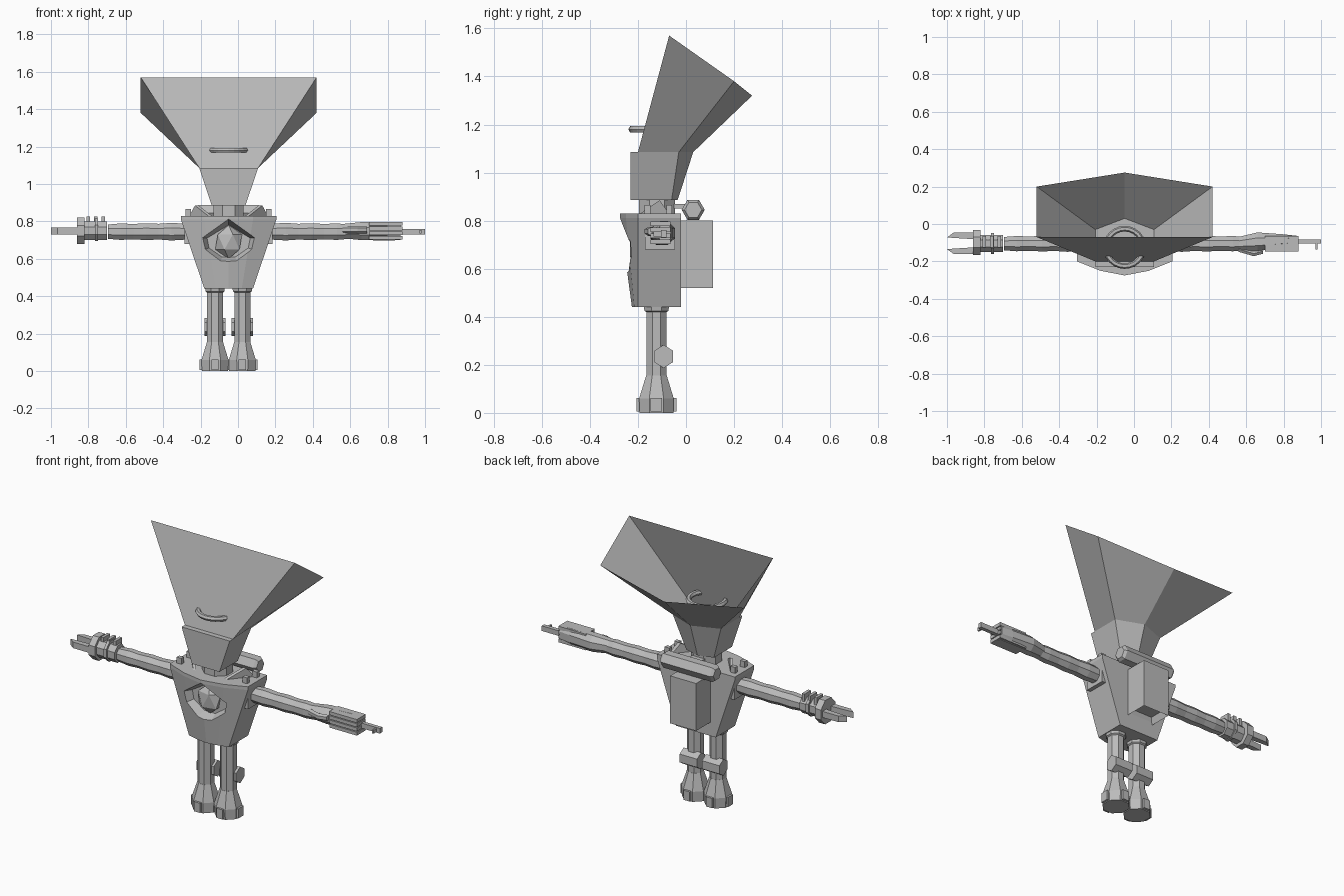
import bpy, bmesh, math
from mathutils import Vector

old = bpy.data.objects.get("Cube")
if old:
    bpy.data.objects.remove(old, do_unlink=True)

grey = bpy.data.materials.new("plain_grey")
grey.use_nodes = True
grey.diffuse_color = (0.5, 0.5, 0.5, 1)
grey.node_tree.nodes["Principled BSDF"].inputs["Base Color"].default_value = (0.5, 0.5, 0.5, 1)
CX = -0.05   # middle of the body
AY, AZ = -0.105, 0.745   # arm axis


def finish(name, bm):
    bmesh.ops.recalc_face_normals(bm, faces=bm.faces)
    mesh = bpy.data.meshes.new(name)
    bm.to_mesh(mesh)
    bm.free()
    mesh.materials.append(grey)
    ob = bpy.data.objects.new(name, mesh)
    bpy.context.collection.objects.link(ob)
    return ob


def loft(name, rings, caps=True):
    """Skin a list of equal-length point rings."""
    bm = bmesh.new()
    rows = [[bm.verts.new(p) for p in ring] for ring in rings]
    n = len(rows[0])
    for a, b in zip(rows, rows[1:]):
        for i in range(n):
            j = (i + 1) % n
            bm.faces.new((a[i], a[j], b[j], b[i]))
    if caps:
        bm.faces.new(rows[0])
        bm.faces.new(rows[-1])
    return finish(name, bm)


def box(name, x, y, z):
    """Box from its (low, high) range on each axis."""
    flat = [(x[0], y[0]), (x[1], y[0]), (x[1], y[1]), (x[0], y[1])]
    return loft(name, [[(px, py, h) for px, py in flat] for h in z])


def ring_x(x, y, z, ry, rz, n=8, turn=0.5):
    """Polygon ring around the x direction."""
    k = 1 / math.cos(math.pi / n) if turn else 1
    angles = [2 * math.pi * (i + turn) / n for i in range(n)]
    return [(x, y + ry * k * math.cos(a), z + rz * k * math.sin(a)) for a in angles]


def ring_z(x, y, z, rx, ry, n=8):
    k = 1 / math.cos(math.pi / n)
    angles = [2 * math.pi * (i + 0.5) / n for i in range(n)]
    return [(x + rx * k * math.cos(a), y + ry * k * math.sin(a), z) for a in angles]


def head_ring(half, front, side, back):
    """Five-sided ring; each of front, side and back is a (y, z) pair."""
    return [(CX - half, *front), (CX + half, *front), (CX + half, *side),
            (CX, *back), (CX - half, *side)]


def half_ring(points, z):
    """Closed ring from right-half (offset, y) points, mirrored on the body middle."""
    left = [(CX - x, y, z) for x, y in reversed(points) if x > 0]
    return [(CX + x, y, z) for x, y in points] + left


# Head: open funnel, chin block and mouth ring
loft("head_funnel", [head_ring(0.157, (-0.2, 1.085), (-0.03, 1.085), (0.03, 1.085)),
                     head_ring(0.47, (-0.07, 1.57), (0.20, 1.38), (0.275, 1.32))], caps=False)
loft("chin", [head_ring(0.09, (-0.23, 0.885), (-0.06, 0.885), (-0.035, 0.885)),
              head_ring(0.157, (-0.23, 1.085), (-0.03, 1.085), (0.03, 1.085))])
bpy.ops.mesh.primitive_torus_add(location=(CX, -0.125, 1.18), major_radius=0.1, minor_radius=0.015,
                                 major_segments=24, minor_segments=6)
bpy.context.object.name = "mouth_ring"
bpy.context.object.data.materials.append(grey)
loft("neck", [ring_z(CX, -0.12, z, 0.08, 0.075) for z in (0.82, 0.89)])

# Torso with a recessed chest
top = [(0, -0.275), (0.13, -0.25), (0.255, -0.2), (0.255, -0.02)]
bottom = [(0, -0.225), (0.07, -0.215), (0.13, -0.2), (0.13, -0.02)]
torso = loft("torso", [half_ring(bottom, 0.44), half_ring(top, 0.81), half_ring(top, 0.83)])
outline = [(0, 0.115), (0.165, 0.015), (0.15, -0.06), (0.05, -0.13)]
outline += [(-x, z) for x, z in reversed(outline) if x]
cutter = loft("chest_cutter", [[(CX + x * s, y, 0.7 + z * s) for x, z in outline]
                               for y, s in ((-0.32, 1.12), (-0.19, 0.7))])
cutter.hide_render = True
cut = torso.modifiers.new("recess", "BOOLEAN")
cut.object = cutter
cut.solver = "EXACT"
bpy.context.view_layer.objects.active = torso
bpy.ops.object.modifier_apply(modifier=cut.name)
bpy.data.objects.remove(cutter, do_unlink=True)
bm = bmesh.new()
bmesh.ops.create_icosphere(bm, subdivisions=1, radius=1)
for v in bm.verts:
    v.co = Vector((CX + v.co.x * 0.08, -0.19 + v.co.y * 0.05, 0.69 + v.co.z * 0.09))
finish("chest_core", bm)

# Back: pack with an open bottom, and a hexagonal roll held by a strut
bm = bmesh.new()
bmesh.ops.create_cube(bm, size=1)
for v in bm.verts:
    v.co = Vector((-0.06 + v.co.x * 0.17, 0.044 + v.co.y * 0.138, 0.66 + v.co.z * 0.28))
bm.normal_update()
base = [f for f in bm.faces if f.normal.z < -0.5]
bmesh.ops.inset_region(bm, faces=base, thickness=0.018)
bmesh.ops.translate(bm, verts=base[0].verts, vec=(0, 0, 0.04))
finish("backpack", bm)
loft("back_roll", [ring_x(x, 0.03, 0.845, r, r, 6, 0)
                   for x, r in ((-0.225, 0.036), (-0.21, 0.048), (0.11, 0.048), (0.125, 0.036))])
box("roll_strut", (CX - 0.04, CX + 0.04), (-0.05, 0.0), (0.85, 0.87))

for side, word in ((-1, "right"), (1, "left")):
    def sx(a, b):
        return sorted((CX + side * a, CX + side * b))

    # Collar fin and shoulder studs
    loft(word + "_collar_fin", [[(CX + side * x, y, z) for x, y, z in
                                 ((0.09 + d, -0.19, 0.83), (0.19 + d, -0.07, 0.83), (0.16 + d, -0.11, 0.885))]
                                for d in (0, 0.02)])
    for i, y in enumerate((-0.16, -0.07)):
        box(f"{word}_shoulder_stud_{i}", sx(0.2, 0.23), (y - 0.012, y + 0.012), (0.82, 0.865))
    box(word + "_shoulder_socket", sx(0.18, 0.235), (-0.17, -0.045), (0.68, 0.81))

    # Sleeve with soft folds
    folds = [0.046, 0.043, 0.047, 0.042, 0.045, 0.041, 0.044, 0.038]
    loft(word + "_arm", [ring_x(CX + side * (0.17 + 0.068 * i), AY, AZ, r * 0.93, r)
                         for i, r in enumerate(folds)])

    # Leg, knee roll and clawed foot
    lx, ly = CX + side * 0.073, -0.123
    loft(word + "_hip", [ring_z(lx, ly, 0.41, 0.03, 0.03), ring_z(lx, ly, 0.425, 0.05, 0.05),
                         ring_z(lx, ly, 0.46, 0.055, 0.055)])
    loft(word + "_leg", [ring_z(lx, ly, z, 0.043, 0.042) for z in (0.12, 0.43)])
    loft(word + "_foot", [ring_z(lx, ly, z, r, r) for z, r in
                          ((0.0, 0.07), (0.06, 0.072), (0.155, 0.043))])
    loft(word + "_knee_roll", [ring_x(lx + d, -0.093, 0.235, 0.038, 0.042, 6)
                               for d in (-0.057, 0.057)])
    for i in range(4):
        a = i * math.pi / 2
        tx, ty = lx + 0.068 * math.cos(a), ly + 0.07 * math.sin(a)
        w, d = (0.014, 0.024) if i % 2 == 0 else (0.02, 0.014)
        box(f"{word}_toe_{i}", (tx - w, tx + w), (ty - d, ty + d), (0.005, 0.062))

# Left hand: palm, fingers, thumb and pointer
loft("left_palm", [ring_x(x, y, AZ + 0.003, ry, rz) for x, y, ry, rz in
                   ((0.56, AY, 0.036, 0.038), (0.66, -0.095, 0.05, 0.048),
                    (0.8, -0.09, 0.035, 0.05), (0.87, -0.088, 0.025, 0.048))])
for i in range(4):
    z = 0.712 + 0.025 * i
    box(f"left_finger_{i}", (0.7, 0.88), (-0.148, -0.065), (z - 0.01, z + 0.01))
loft("left_thumb", [ring_x(x, y, 0.755, 0.014, 0.016, 6) for x, y in
                    ((0.56, -0.135), (0.64, -0.158), (0.69, -0.145))])
box("pointer", (0.86, 1.0), (-0.105, -0.082), (0.73, 0.76))
box("pointer_tab", (0.97, 0.98), (-0.135, -0.1), (0.735, 0.755))

# Right forearm: gauntlet, bands, studs and twin blades
loft("right_gauntlet", [ring_x(x, AY, 0.75, 0.046, 0.05) for x in (-0.83, -0.7)])
loft("right_cuff", [ring_x(x, -0.098, 0.75, 0.067, 0.07) for x in (-0.86, -0.82)])
loft("right_band", [ring_x(x, AY, 0.755, 0.056, 0.06) for x in (-0.765, -0.748)])
for i in range(3):
    x = -0.8 + 0.04 * i
    box(f"right_stud_{i}", (x - 0.009, x + 0.009), (-0.125, -0.065), (0.78, 0.825))
for name, y, d in (("inner", -0.046, -1), ("outer", -0.16, 1)):
    flat = [(-1, y + d * 0.026), (-0.86, y + d * 0.035), (-0.86, y), (-0.965, y)]
    loft("blade_" + name, [[(px, py, z) for px, py in flat] for z in (0.73, 0.766)])
